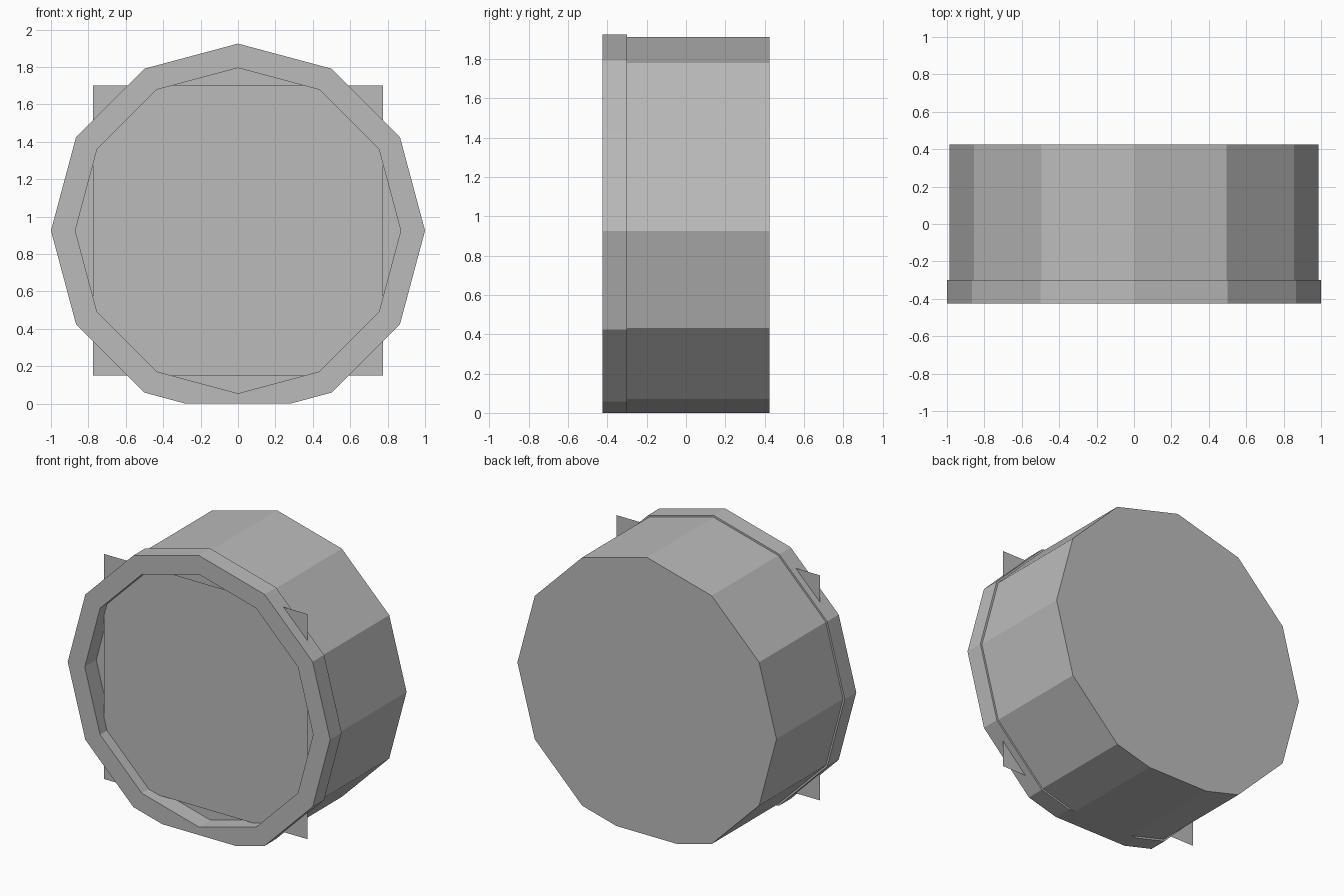
import bpy, bmesh, math

if "Cube" in bpy.data.objects:
    bpy.data.objects.remove(bpy.data.objects["Cube"])

CZ = 0.925      # height of the drum axis
SIDES = 12

grey = bpy.data.materials.new("plain grey")
grey.diffuse_color = (0.5, 0.5, 0.5, 1)
grey.use_nodes = True
grey.node_tree.nodes["Principled BSDF"].inputs["Base Color"].default_value = grey.diffuse_color


def finish(name, bm):
    bmesh.ops.recalc_face_normals(bm, faces=bm.faces)
    mesh = bpy.data.meshes.new(name)
    bm.to_mesh(mesh)
    bm.free()
    mesh.materials.append(grey)
    obj = bpy.data.objects.new(name, mesh)
    bpy.context.collection.objects.link(obj)
    return obj


def loop(bm, radius, y):
    """Twelve-sided outline around the y axis, flattened where it meets the ground."""
    return [bm.verts.new((radius * math.cos(a), y, CZ + radius * math.sin(a)))
            for a in (math.tau * i / SIDES for i in range(SIDES))]


def bridge(bm, a, b):
    for i in range(SIDES):
        j = (i + 1) % SIDES
        bm.faces.new((a[i], a[j], b[j], b[i]))


def flatten_base(bm):
    """Cut off everything under the ground and close the flat foot."""
    bmesh.ops.recalc_face_normals(bm, faces=bm.faces)
    cut = bmesh.ops.bisect_plane(bm, geom=bm.verts[:] + bm.edges[:] + bm.faces[:],
                                 plane_co=(0, 0, 0), plane_no=(0, 0, 1), clear_inner=True)
    edges = [e for e in cut["geom_cut"] if isinstance(e, bmesh.types.BMEdge)]
    bmesh.ops.contextual_create(bm, geom=edges)


# Drum body, closed at both ends
bm = bmesh.new()
front, back = loop(bm, 0.987, -0.30), loop(bm, 0.987, 0.425)
bridge(bm, front, back)
bm.faces.new(front)
bm.faces.new(back)
flatten_base(bm)
finish("drum_body", bm)

# Front rim ring, slightly wider than the body
bm = bmesh.new()
rings = [loop(bm, r, y) for r, y in ((1.0, -0.425), (1.0, -0.30), (0.87, -0.30), (0.87, -0.425))]
for k in range(4):
    bridge(bm, rings[k], rings[(k + 1) % 4])
flatten_base(bm)
finish("front_rim", bm)

# Thin square face plate whose corners poke through the rim
bm = bmesh.new()
h = 0.775
bm.faces.new([bm.verts.new((x * h, -0.35, CZ + z * h))
              for x, z in ((-1, -1), (1, -1), (1, 1), (-1, 1))])
plate = finish("face_plate", bm)
